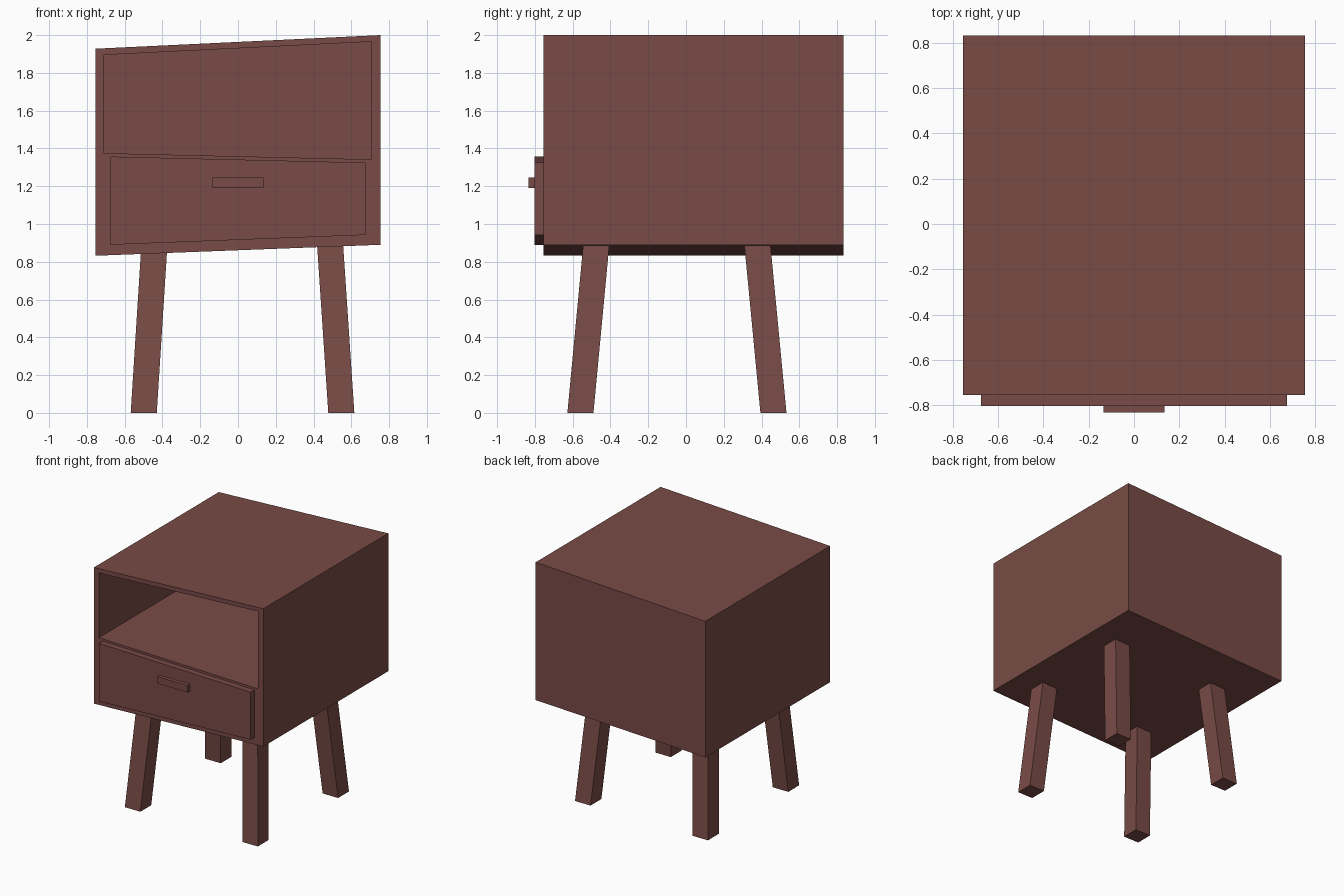
import bpy
import bmesh

cube = bpy.data.objects.get("Cube")
if cube:
    bpy.data.objects.remove(cube, do_unlink=True)

# Single reddish brown wood colour
wood = bpy.data.materials.new("reddish_brown_wood")
wood.use_nodes = True
colour = (0.19, 0.071, 0.061, 1)
wood.diffuse_color = colour
bsdf = wood.node_tree.nodes["Principled BSDF"]
bsdf.inputs["Base Color"].default_value = colour
bsdf.inputs["Roughness"].default_value = 0.7


def finish(name, bm):
    """Turn a bmesh into a flat-shaded wooden object."""
    bmesh.ops.recalc_face_normals(bm, faces=bm.faces)
    mesh = bpy.data.meshes.new(name)
    bm.to_mesh(mesh)
    bm.free()
    mesh.materials.append(wood)
    obj = bpy.data.objects.new(name, mesh)
    bpy.context.collection.objects.link(obj)
    return obj


def bridge(bm, a, b):
    """Join two vertex loops with a band of quads."""
    for i in range(len(a)):
        j = (i + 1) % len(a)
        bm.faces.new((a[i], a[j], b[j], b[i]))


def loop(bm, outline, y):
    return [bm.verts.new((x, y, z)) for x, z in outline]


def front_panel(name, outline, y_front, y_back):
    """Solid with a front outline in x and z, extruded along y."""
    bm = bmesh.new()
    a, b = loop(bm, outline, y_front), loop(bm, outline, y_back)
    bridge(bm, a, b)
    bm.faces.new(a)
    bm.faces.new(b)
    return finish(name, bm)


# Slanted cabinet with an open compartment sunk into its front
FRONT, BACK, WALL = -0.755, 0.833, 0.045
body = [(-0.755, 0.832), (0.755, 0.89), (0.755, 2.0), (-0.755, 1.928)]
opening = [(-0.71, 1.375), (0.706, 1.342), (0.706, 1.965), (-0.71, 1.895)]
bm = bmesh.new()
loops = [loop(bm, body, BACK), loop(bm, body, FRONT),
         loop(bm, opening, FRONT), loop(bm, opening, BACK - WALL)]
for a, b in zip(loops, loops[1:]):
    bridge(bm, a, b)
bm.faces.new(loops[0])
bm.faces.new(loops[-1])
finish("cabinet", bm)

# Drawer front and its handle
front_panel("drawer_front",
            [(-0.675, 0.89), (0.675, 0.942), (0.675, 1.325), (-0.675, 1.357)],
            -0.803, FRONT)
front_panel("drawer_handle",
            [(-0.135, 1.19), (0.135, 1.19), (0.135, 1.245), (-0.135, 1.245)],
            -0.833, -0.803)


# Splayed square legs, their tops buried in the cabinet floor
def leg(name, foot, top, height=0.9, half=0.069):
    bm = bmesh.new()
    ends = []
    for (cx, cy), z in ((foot, 0), (top, height)):
        ends.append([bm.verts.new((cx + sx * half, cy + sy * half, z))
                     for sx, sy in ((-1, -1), (1, -1), (1, 1), (-1, 1))])
        bm.faces.new(ends[-1])
    bridge(bm, *ends)
    finish(name, bm)


for side, foot_x, top_x in (("right", -0.499, -0.442), ("left", 0.547, 0.487)):
    for end, foot_y, top_y in (("front", -0.559, -0.474), ("back", 0.463, 0.377)):
        leg(f"{end}_{side}_leg", (foot_x, foot_y), (top_x, top_y))
